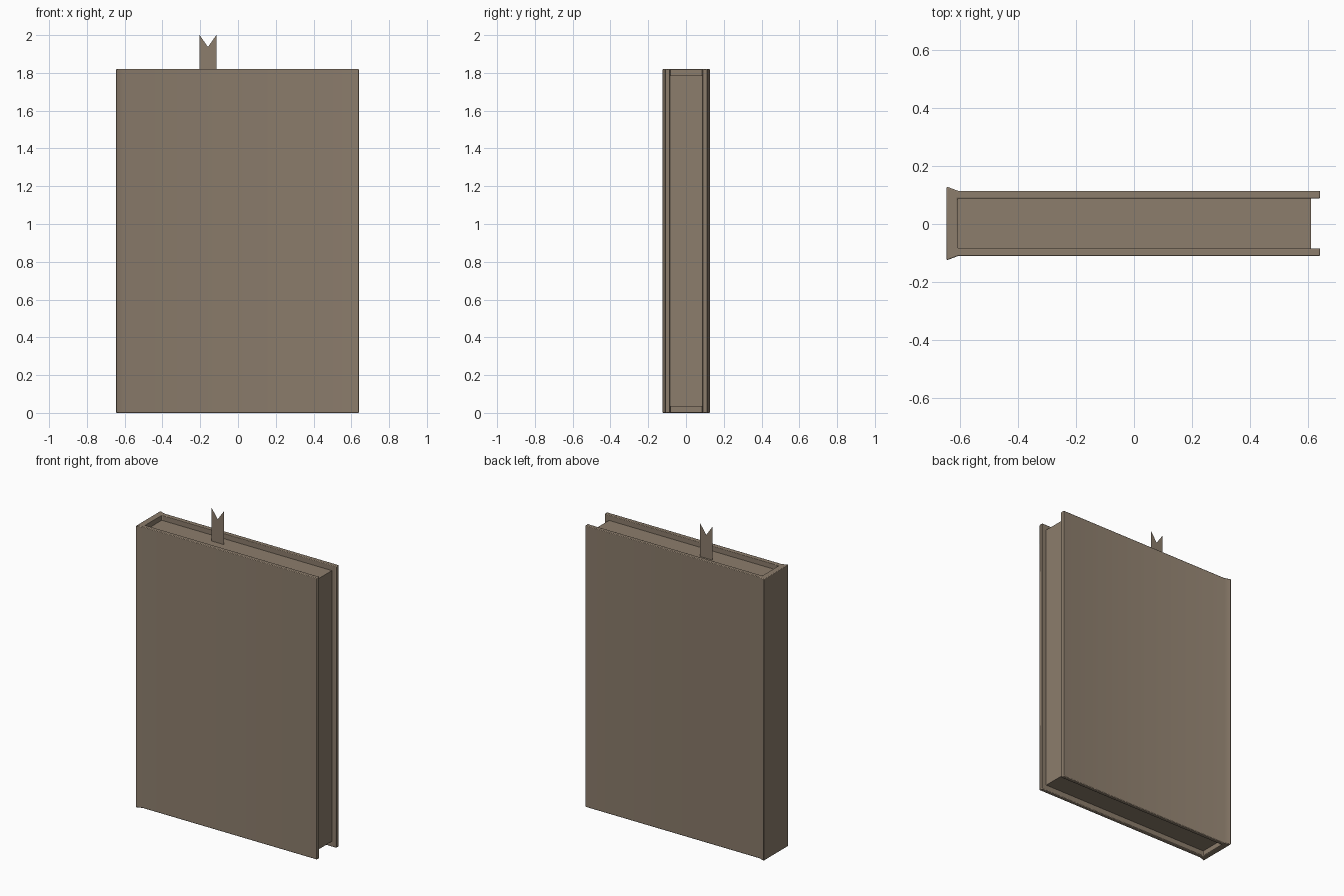
import bpy
import bmesh
from mathutils import Vector

cube = bpy.data.objects.get("Cube")
if cube:
    bpy.data.objects.remove(cube, do_unlink=True)

# One colour for the whole book
brown = bpy.data.materials.new("warm brown")
brown.use_nodes = True
COLOUR = (0.262, 0.205, 0.15, 1)
brown.diffuse_color = COLOUR
brown.node_tree.nodes["Principled BSDF"].inputs["Base Color"].default_value = COLOUR

HEIGHT = 1.82      # cover height
INSET = 0.035      # page block set back from the cover ends
MID = 0.002        # middle of the page block in y
INNER, OUTER, FLARE = 0.086, 0.112, 0.127


def extruded(name, outline, direction):
    """Fill an outline and, if a direction is given, extrude it to a solid."""
    bm = bmesh.new()
    face = bm.faces.new([bm.verts.new(p) for p in outline])
    if direction:
        top = bmesh.ops.extrude_face_region(bm, geom=[face])["geom"]
        moved = [v for v in top if isinstance(v, bmesh.types.BMVert)]
        bmesh.ops.translate(bm, verts=moved, vec=Vector(direction))
    bmesh.ops.recalc_face_normals(bm, faces=bm.faces)
    mesh = bpy.data.meshes.new(name)
    bm.to_mesh(mesh)
    bm.free()
    mesh.materials.append(brown)
    obj = bpy.data.objects.new(name, mesh)
    bpy.context.collection.objects.link(obj)
    return obj


# Cover: a U-shaped section with a flared spine, mirrored front to back
half = [(-0.645, FLARE), (-0.605, OUTER), (0.641, OUTER),
        (0.641, INNER), (-0.607, INNER)]
section = [(x, MID + y) for x, y in half]
section += [(x, MID - y) for x, y in reversed(half)]
cover = extruded("cover", [(x, y, 0) for x, y in section], (0, 0, HEIGHT))
bevel = cover.modifiers.new("soft edges", "BEVEL")
bevel.width = 0.004
bevel.segments = 2
bevel.limit_method = "ANGLE"
bpy.context.view_layer.objects.active = cover
cover.select_set(True)
bpy.ops.object.shade_smooth_by_angle()

# Page block between the boards
corners = [(-0.607, -INNER), (0.61, -INNER), (0.61, INNER), (-0.607, INNER)]
extruded("page_block", [(x, MID + y, INSET) for x, y in corners],
         (0, 0, HEIGHT - 2 * INSET))

# Ribbon bookmark with a notched end
ribbon = [(-0.203, 1.785), (-0.115, 1.785), (-0.115, 2), (-0.159, 1.937), (-0.203, 2)]
extruded("bookmark", [(x, 0.02, z) for x, z in ribbon], None)
